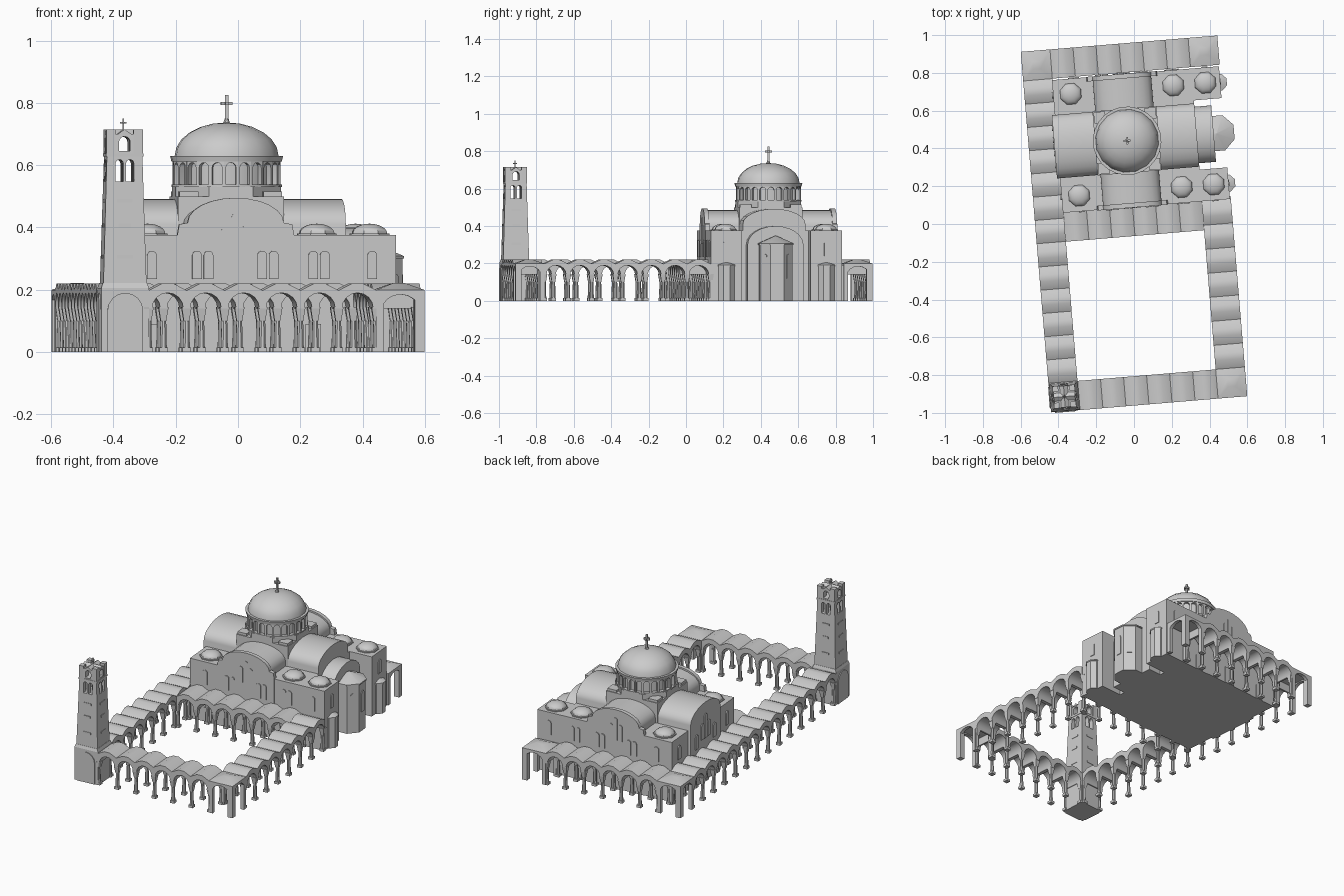
import bpy, bmesh
from math import sin, cos, pi, radians
from mathutils import Matrix, Vector

cube = bpy.data.objects.get("Cube")
if cube:
    bpy.data.objects.remove(cube)

TILT = Matrix.Rotation(radians(4.75), 4, 'Z')   # whole complex is turned on its site
HALF_U, HALF_V, DEPTH = 0.522, 0.958, 0.155     # precinct half sizes, gallery depth
MID_V = 0.442                                   # church centre along the long axis

stone = bpy.data.materials.new("grey_stone")
stone.use_nodes = True
stone.diffuse_color = (0.6, 0.6, 0.6, 1)
stone.node_tree.nodes["Principled BSDF"].inputs["Base Color"].default_value = (0.6, 0.6, 0.6, 1)
parts = []


def finish(bm, name):
    bmesh.ops.recalc_face_normals(bm, faces=bm.faces)
    bm.transform(TILT)
    mesh = bpy.data.meshes.new(name)
    bm.to_mesh(mesh)
    bm.free()
    mesh.materials.append(stone)
    obj = bpy.data.objects.new(name, mesh)
    bpy.context.collection.objects.link(obj)
    parts.append(obj)
    return obj


def box(bm, u0, u1, v0, v1, z0, z1):
    m = Matrix.Translation(((u0 + u1) / 2, (v0 + v1) / 2, (z0 + z1) / 2))
    bmesh.ops.create_cube(bm, size=1, matrix=m @ Matrix.Diagonal((u1 - u0, v1 - v0, z1 - z0, 1)))


def frustum(bm, u, v, z0, z1, r0, r1, sides):
    # radii are measured to the flats, with a flat facing each main direction
    k = 1 / cos(pi / sides)
    m = Matrix.Translation((u, v, (z0 + z1) / 2)) @ Matrix.Rotation(pi / sides, 4, 'Z')
    bmesh.ops.create_cone(bm, cap_ends=True, segments=sides, radius1=r0 * k,
                          radius2=r1 * k, depth=z1 - z0, matrix=m)


def dome(bm, u, v, z, r, h, sides):
    m = Matrix.Translation((u, v, z)) @ Matrix.Rotation(pi / sides, 4, 'Z') @ Matrix.Diagonal((r, r, h, 1))
    new = bmesh.ops.create_uvsphere(bm, u_segments=sides, v_segments=12, radius=1, matrix=m)["verts"]
    bmesh.ops.delete(bm, geom=[p for p in new if p.co.z < z - 0.001], context='VERTS')


def prism(bm, pts, u, v, angle, t0, t1):
    # profile in (along, height), extruded across from t0 to t1
    m = Matrix.Translation((u, v, 0)) @ Matrix.Rotation(radians(angle), 4, 'Z')
    rings = [[bm.verts.new(m @ Vector((s, t, z))) for s, z in pts] for t in (t0, t1)]
    for ring in rings:
        bm.faces.new(ring)
    for i in range(len(pts)):
        j = (i + 1) % len(pts)
        bm.faces.new((rings[0][i], rings[0][j], rings[1][j], rings[1][i]))


def arc(s, z, r, h, n):
    return [(s - r * cos(pi * i / n), z + h * sin(pi * i / n)) for i in range(n + 1)]


def arch(s, w, z0, z1):
    return [(s + w / 2, z0), (s - w / 2, z0)] + arc(s, z1 - w / 2, w / 2, w / 2, 8)[:-1] + [(s + w / 2, z1 - w / 2)]


def cross(bm, u, v, z, h):
    t = h * 0.06
    box(bm, u - t, u + t, v - t, v + t, z, z + h)
    box(bm, u - h * .22, u + h * .22, v - t, v + t, z + h * .62, z + h * .74)
    box(bm, u - t, u + t, v - h * .22, v + h * .22, z + h * .62, z + h * .74)


def bay(pitch, r, spring, ridge):
    return [(-pitch / 2, spring)] + arc(0, spring, r, 0.05, 8) + [
        (pitch / 2, spring), (pitch / 2, 0.198), (ridge, 0.22), (-ridge, 0.22), (-pitch / 2, 0.198)]


# Vaulted galleries on paired columns
def gallery(name, u, v, angle, length, n):
    bm = bmesh.new()
    a, pitch = radians(angle), length / n
    for i in range(n + 1):
        for side in (-1, 1):
            s, t = i * pitch, side * (DEPTH / 2 - 0.016)
            cu, cv = u + s * cos(a) - t * sin(a), v + s * sin(a) + t * cos(a)
            frustum(bm, cu, cv, 0, 0.015, 0.014, 0.014, 4)
            frustum(bm, cu, cv, 0.015, 0.1, 0.011, 0.009, 8)
            frustum(bm, cu, cv, 0.1, 0.145, 0.009, 0.016, 4)
        if i < n:
            s = (i + 0.5) * pitch
            prism(bm, bay(pitch, pitch / 2 - 0.011, 0.14, 0.018), u + s * cos(a), v + s * sin(a),
                  angle, -DEPTH / 2, DEPTH / 2)
    finish(bm, name)


CU, CV = HALF_U - DEPTH / 2, HALF_V - DEPTH / 2
SPAN_U, SPAN_V = 2 * HALF_U - 2 * DEPTH, 2 * HALF_V - 2 * DEPTH
gallery("front_gallery", -SPAN_U / 2, -CV, 0, SPAN_U, 6)
gallery("back_gallery", -SPAN_U / 2, CV, 0, SPAN_U, 6)
gallery("church_porch", -SPAN_U / 2, 0.014, 0, SPAN_U, 6)
gallery("right_gallery", -CU, -SPAN_V / 2, 90, SPAN_V, 13)
gallery("left_gallery", CU, -SPAN_V / 2, 90, SPAN_V / 2 + 0.09, 7)

# Corner bays with hipped roofs
for name, su, sv in (("front_left_corner", 1, -1), ("back_left_corner", 1, 1), ("back_right_corner", -1, 1)):
    bm = bmesh.new()
    u, v, h = su * CU, sv * CV, DEPTH / 2
    frustum(bm, u, v, 0.19, 0.199, h, h, 4)
    frustum(bm, u, v, 0.199, 0.221, h, 0.02, 4)
    opening = [(-h, 0.13)] + arc(0, 0.13, 0.062, 0.055, 8) + [(h, 0.13), (h, 0.199), (-h, 0.199)]
    prism(bm, opening, u, v, 0, sv * (h - 0.022), sv * h)
    prism(bm, opening, u, v, 90, -su * h, -su * (h - 0.022))
    for pu in (-1, 1):
        for pv in (-1, 1):
            w = 0.016 if (pu, pv) == (su, sv) else 0.012
            frustum(bm, u + pu * (h - w), v + pv * (h - w), 0, 0.19, w, w, 4)
    finish(bm, name)

# Church walls: main block and two eastern corner blocks
SOUTH, NORTH, EAST = 0.09, 0.795, 0.517
bm = bmesh.new()
box(bm, -0.37, 0.37, SOUTH, NORTH, 0, 0.375)
box(bm, 0.36, EAST, SOUTH, 0.258, 0, 0.375)
box(bm, 0.36, EAST, 0.626, NORTH, 0, 0.375)
finish(bm, "church_walls")


def vault_profile(w, spring, rise):
    return [(w, 0), (-w, 0)] + arc(0, spring, w, rise, 12)


# Barrel vaulted arms with raised end walls
bm = bmesh.new()
prism(bm, vault_profile(0.155, 0.405, 0.08), 0, MID_V, 0, -0.35, 0.35)
for side in (-1, 1):
    end = side * 0.355
    gable = [(0.188, 0), (-0.188, 0), (-0.188, 0.375), (-0.182, 0.41)] + arc(0, 0.415, 0.155, 0.08, 12) + [
        (0.182, 0.41), (0.188, 0.375)]
    prism(bm, gable, 0, MID_V, 0, end - side * 0.025, end)
finish(bm, "cross_vault")
bm = bmesh.new()
prism(bm, vault_profile(0.168, 0.41, 0.082), 0, MID_V, 90, -0.37, 0.386)
finish(bm, "long_vault")

# Choir bay and faceted apses
bm = bmesh.new()
prism(bm, vault_profile(0.15, 0.3, 0.1), 0, MID_V, 90, -0.46, -0.3)
finish(bm, "choir_bay")
bm = bmesh.new()
for v, u, r, z in ((MID_V, 0.475, 0.088, 0.3), (0.174, 0.507, 0.042, 0.185), (0.71, 0.507, 0.042, 0.185)):
    frustum(bm, u, v, 0, z, r, r, 8)
    frustum(bm, u, v, z, z + 0.008, r * 1.06, r * 1.06, 8)
    frustum(bm, u, v, z + 0.008, z + r * 0.55, r * 1.06, 0.002, 8)
finish(bm, "apses")

# Small roof domes
bm = bmesh.new()
for u in (-0.277, 0.268, 0.438):
    for v in (0.174, 0.714):
        frustum(bm, u, v, 0.374, 0.381, 0.062, 0.062, 8)
        dome(bm, u, v, 0.38, 0.06, 0.032, 8)
finish(bm, "small_domes")

# Dome base, drum with pilasters and arched windows, main dome
bm = bmesh.new()
frustum(bm, 0, MID_V, 0.37, 0.5, 0.17, 0.17, 4)
frustum(bm, 0, MID_V, 0.5, 0.532, 0.17, 0.17, 8)
for su in (-1, 1):
    for sv in (-1, 1):
        frustum(bm, su * 0.135, MID_V + sv * 0.135, 0.37, 0.515, 0.03, 0.03, 4)
finish(bm, "dome_base")
bm = bmesh.new()
COUNT = 24
frustum(bm, 0, MID_V, 0.53, 0.62, 0.154, 0.154, COUNT)
frustum(bm, 0, MID_V, 0.612, 0.63, 0.176, 0.18, COUNT)
frustum(bm, 0, MID_V, 0.53, 0.538, 0.176, 0.176, COUNT)
hw = 0.172 * sin(pi / COUNT) * 1.04
window = [(-hw, 0.535), (-hw + 0.007, 0.535)] + arc(0, 0.592, hw - 0.007, 0.016, 6) + [
    (hw - 0.007, 0.535), (hw, 0.535), (hw, 0.62), (-hw, 0.62)]
for i in range(COUNT):
    prism(bm, window, 0, MID_V, 360 * i / COUNT, 0.15, 0.172)
finish(bm, "drum")
bm = bmesh.new()
dome(bm, 0, MID_V, 0.629, 0.168, 0.108, 16)
finish(bm, "main_dome")
bm = bmesh.new()
frustum(bm, 0, MID_V, 0.73, 0.75, 0.012, 0.006, 8)
cross(bm, 0, MID_V, 0.74, 0.085)
finish(bm, "dome_cross")

# Blind windows and doors on the church walls
bm = bmesh.new()
T = 0.005
for v, t0, t1 in ((SOUTH, -T, 0.002), (NORTH, -0.002, T)):
    for s in (-0.125, -0.088, 0.085, 0.122, 0.25, 0.287, 0.44, -0.27):
        out = 0.003 if abs(s) < 0.188 else 0
        shift = out if v == NORTH else -out
        prism(bm, arch(s, 0.031, 0.235, 0.325), 0, v, 0, t0 + shift, t1 + shift)
    for s, top in ((-0.032, 0.405), (0, 0.445), (0.032, 0.405)):
        prism(bm, arch(s, 0.027, 0.305, top), 0, v + (t0 + t1) / 3, 0, t0, t1)
    box(bm, -0.035, 0.035, v + t0 * 1.5, v + t1 * 1.5, 0, 0.105)
    for s in (-0.25, 0.25):
        box(bm, s - 0.025, s + 0.025, v + t0, v + t1, 0, 0.09)
for u, vs in ((-0.3725, (0.174, 0.714)), (EAST, (0.174, 0.714))):
    for v in vs:
        prism(bm, arch(0, 0.031, 0.24, 0.325), u, v, 90, -0.004, 0.004)
for s, top in ((-0.036, 0.37), (0, 0.42), (0.036, 0.37)):
    prism(bm, arch(s, 0.03, 0.27, top), -0.386, MID_V, 90, -0.002, T)
for s in (-0.1, 0.1):
    prism(bm, arch(s, 0.031, 0.235, 0.325), -0.386, MID_V, 90, -0.002, T)
for deg in (45, 90, 135):
    prism(bm, arch(0, 0.03, 0.12, 0.25), 0.475, MID_V, deg - 180, 0.084, 0.092)
finish(bm, "windows_and_doors")

# Bell tower: base, tapering shaft with cut belfry openings, crown
TU, TV = -0.443, -0.88
bm = bmesh.new()
frustum(bm, TU, TV, 0, 0.205, 0.077, 0.077, 4)
frustum(bm, TU, TV, 0.205, 0.222, 0.077, 0.071, 4)
for i in range(4):
    prism(bm, arch(0, 0.115, 0, 0.19), TU, TV, 90 * i, 0.075, 0.082)
finish(bm, "tower_base")
bm = bmesh.new()
frustum(bm, TU, TV, 0.2, 0.7, 0.07, 0.055, 4)
shaft = finish(bm, "tower_shaft")
for angle in (0, 90):
    bm = bmesh.new()
    for s in (-0.017, 0.017):
        prism(bm, arch(s, 0.025, 0.548, 0.618), TU, TV, angle, -0.2, 0.2)
    prism(bm, arch(0, 0.036, 0.645, 0.692), TU, TV, angle, -0.2, 0.2)
    cutter = finish(bm, "belfry_cutter")
    cutter.hide_render = True
    mod = shaft.modifiers.new("openings", 'BOOLEAN')
    mod.operation, mod.solver, mod.object = 'DIFFERENCE', 'EXACT', cutter
    bpy.context.view_layer.objects.active = shaft
    bpy.ops.object.modifier_apply(modifier=mod.name)
    parts.remove(cutter)
    bpy.data.objects.remove(cutter)
bm = bmesh.new()
frustum(bm, TU, TV, 0.628, 0.638, 0.06, 0.06, 4)
for i in range(4):
    for z, w in ((0.3, 0.05), (0.4, 0.04), (0.48, 0.05)):
        r = 0.07 - 0.03 * (z - 0.2)
        prism(bm, [(-w / 2, z), (w / 2, z), (w / 2, z + 0.012), (-w / 2, z + 0.012)],
              TU, TV, 90 * i, r - 0.006, r + 0.003)
for su in (-1, 1):
    for sv in (-1, 1):
        frustum(bm, TU + su * 0.044, TV + sv * 0.044, 0.635, 0.715, 0.015, 0.015, 4)
for angle in (0, 90):
    prism(bm, [(-0.024, 0.698), (0.024, 0.698), (0, 0.715)], TU, TV, angle, -0.057, 0.057)
cross(bm, TU, TV, 0.705, 0.045)
finish(bm, "tower_crown")

# Smooth only the gently curved surfaces
bpy.ops.object.select_all(action='DESELECT')
for obj in parts:
    obj.select_set(True)
bpy.context.view_layer.objects.active = parts[0]
bpy.ops.object.shade_smooth_by_angle(angle=radians(30))
